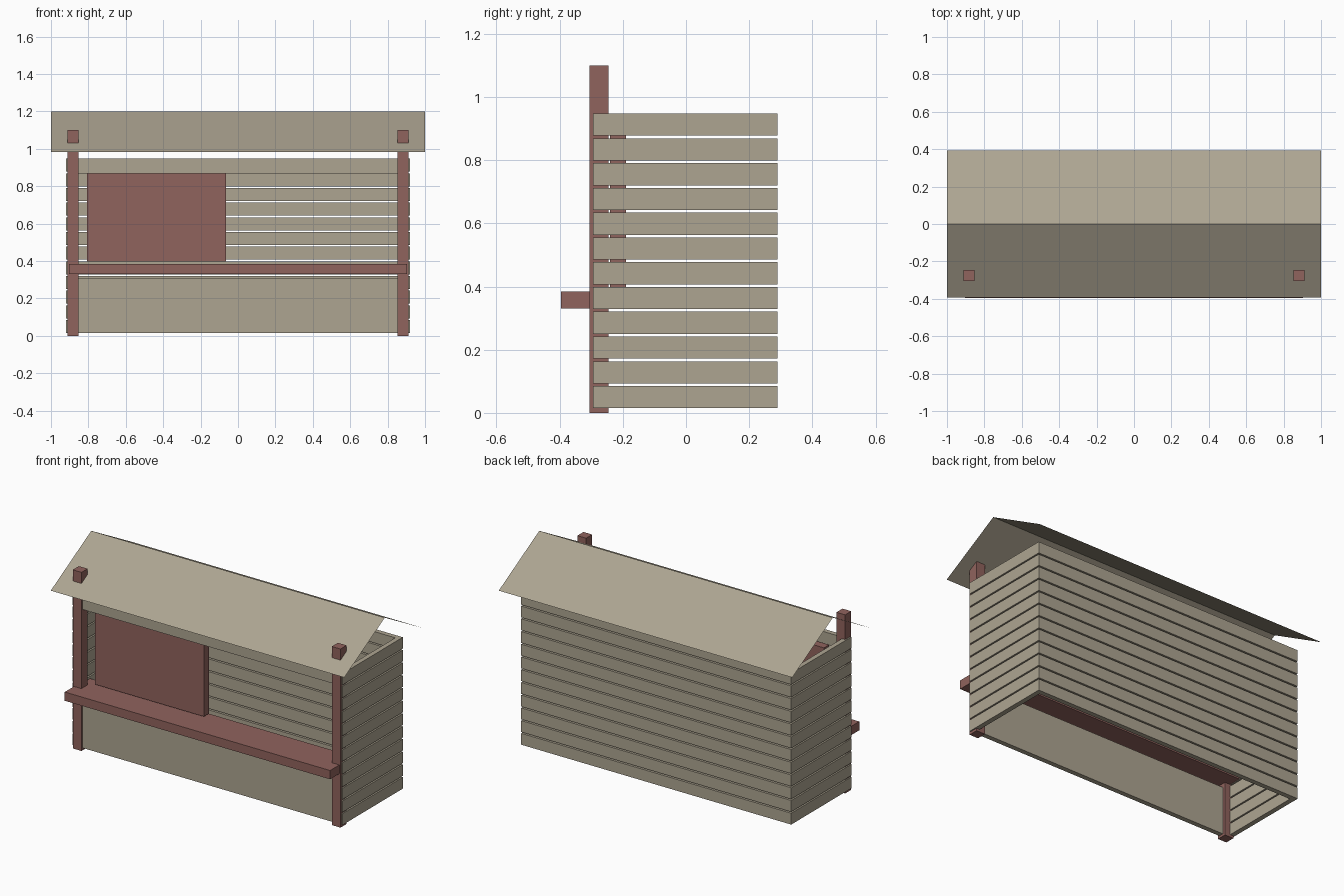
import bpy

if "Cube" in bpy.data.objects:
    bpy.data.objects.remove(bpy.data.objects["Cube"])


def material(name, rgb):
    m = bpy.data.materials.new(name)
    m.diffuse_color = (*rgb, 1.0)
    m.use_nodes = True
    m.node_tree.nodes["Principled BSDF"].inputs["Base Color"].default_value = m.diffuse_color
    return m


TAN = material("weathered_tan_wood", (0.42, 0.375, 0.285))
BROWN = material("red_brown_wood", (0.28, 0.125, 0.11))


def mesh_object(name, verts, faces, mat):
    me = bpy.data.meshes.new(name)
    me.from_pydata(verts, [], faces)
    me.materials.append(mat)
    ob = bpy.data.objects.new(name, me)
    bpy.context.collection.objects.link(ob)
    return ob


def box(name, xs, ys, zs, mat):
    verts = [(x, y, z) for x in xs for y in ys for z in zs]
    faces = [(0, 1, 3, 2), (4, 6, 7, 5), (0, 4, 5, 1),
             (2, 3, 7, 6), (0, 2, 6, 4), (1, 5, 7, 3)]
    return mesh_object(name, verts, faces, mat)


W, T = 0.92, 0.03            # half width of the hut, board thickness
FRONT, BACK = -0.295, 0.29   # wall limits in depth
BOARDS, PITCH, HEIGHT = 12, 0.0784, 0.07

# Walls: horizontal boards with narrow gaps on the back and both sides
for i in range(BOARDS):
    z = 0.015 + i * PITCH
    zs = (z, z + HEIGHT)
    box(f"back_board_{i + 1}", (-W, W), (BACK - T, BACK), zs, TAN)
    box(f"left_board_{i + 1}", (-W, -W + T), (FRONT, BACK - T), zs, TAN)
    box(f"right_board_{i + 1}", (W - T, W), (FRONT, BACK - T), zs, TAN)

# Front: low solid panel and a header board under the eave
box("front_panel", (-W + T, W - T), (FRONT, FRONT + T), (0.015, 0.307), TAN)
box("front_header", (-W + T, W - T), (FRONT, FRONT + T), (0.868, 0.947), TAN)

# Corner posts that rise through the roof
for side, s in (("left", -1), ("right", 1)):
    box(f"{side}_post", sorted((s * 0.853, s * 0.912)),
        (-0.305, -0.246), (0.0, 1.10), BROWN)

# Serving counter and sliding shutter
box("counter", (-0.904, 0.904), (-0.395, -0.168), (0.33, 0.384), BROWN)
box("shutter", (-0.807, -0.064), (-0.24, -0.19), (0.398, 0.89), BROWN)

# Thin gable roof
R, E = 0.394, 0.982
mesh_object("roof",
            [(-1, -R, E), (1, -R, E), (1, 0, 1.2), (-1, 0, 1.2), (1, R, E), (-1, R, E)],
            [(0, 1, 2, 3), (3, 2, 4, 5)], TAN)
